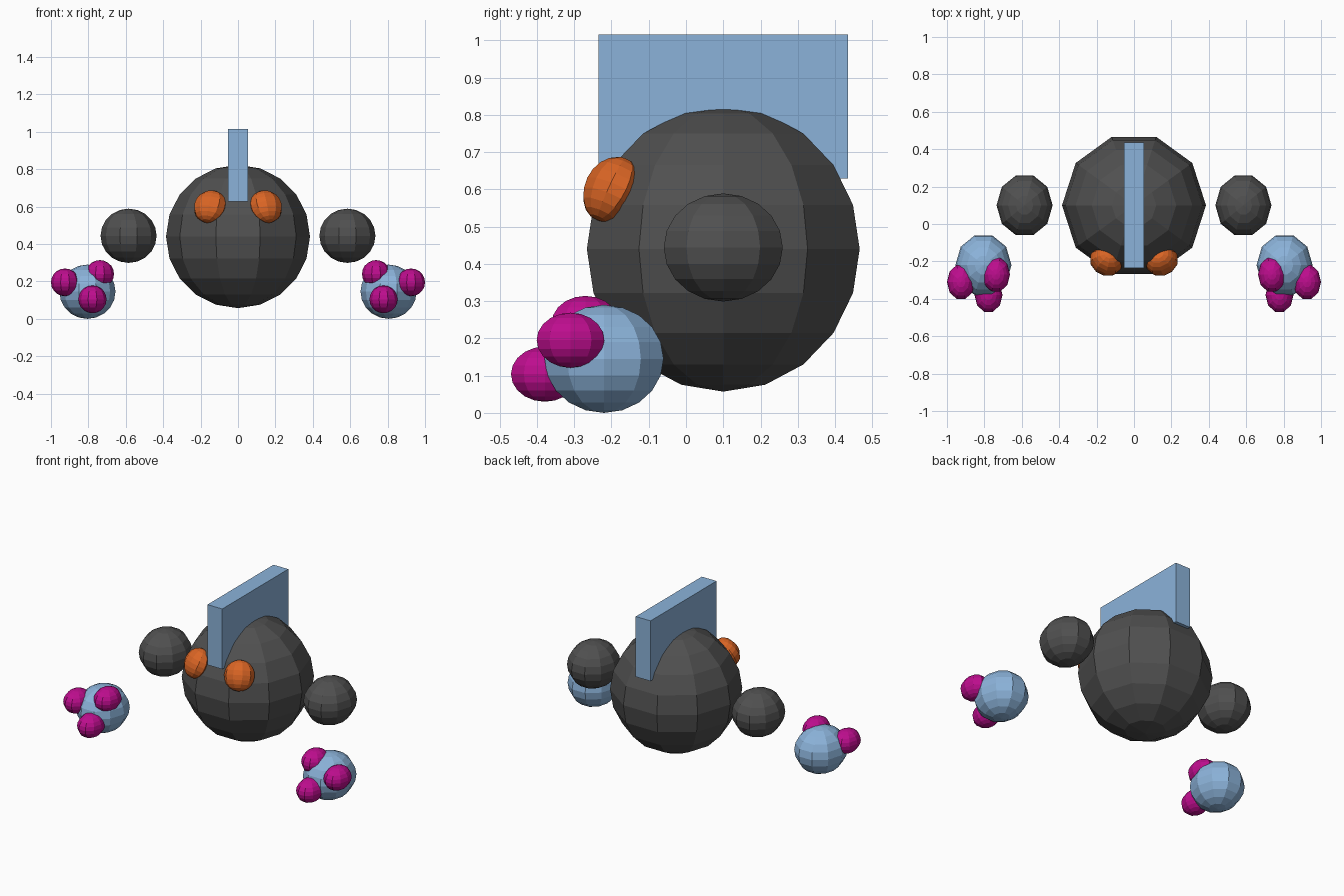
import bpy, bmesh
from math import atan2, radians
from mathutils import Matrix, Vector, Euler

if "Cube" in bpy.data.objects:
    bpy.data.objects.remove(bpy.data.objects["Cube"])


def material(name, rgb):
    m = bpy.data.materials.new(name)
    m.diffuse_color = (*rgb, 1)
    m.use_nodes = True
    m.node_tree.nodes["Principled BSDF"].inputs["Base Color"].default_value = m.diffuse_color
    return m


DARK = material("dark_grey", (0.08, 0.08, 0.08))
BLUE = material("blue", (0.26, 0.45, 0.70))
PINK = material("magenta", (0.51, 0.004, 0.27))
ORANGE = material("orange", (0.70, 0.13, 0.018))


def finish(name, bm, mat):
    mesh = bpy.data.meshes.new(name)
    bm.to_mesh(mesh)
    bm.free()
    mesh.materials.append(mat)
    ob = bpy.data.objects.new(name, mesh)
    bpy.context.collection.objects.link(ob)
    return ob


def ball(name, loc, radii, mat, rot=(0, 0, 0)):
    """Low-poly ellipsoid, 10 x 10, with a column of vertices on the x axis."""
    bm = bmesh.new()
    bmesh.ops.create_uvsphere(bm, u_segments=10, v_segments=10, radius=1)
    side = next(v.co for v in bm.verts if v.co.xy.length > 0.2)
    bm.transform(Matrix.Rotation(-atan2(side.y, side.x), 4, 'Z'))
    bm.transform(Matrix.Diagonal((*radii, 1)))
    ob = finish(name, bm, mat)
    ob.location = loc
    ob.rotation_euler = Euler([radians(a) for a in rot])
    return ob


# Head-like body
ball("body", (0, 0.10, 0.44), (0.385, 0.385, 0.383), DARK)

# Crest plate sunk into the top
bm = bmesh.new()
bmesh.ops.create_cube(bm, size=1)
bm.transform(Matrix.Diagonal((0.105, 0.67, 0.387, 1)))
finish("crest", bm, BLUE).location = Vector((0, 0.10, 0.822))

LIMB = (0.15, 0.168, 0.145)
FINGER = (0.075, 0.0955, 0.074)
FINGERS = [(0.738, -0.27, 0.24), (0.925, -0.31, 0.195), (0.778, -0.379, 0.104)]

for side, s in (("left", -1), ("right", 1)):
    # Shoulders and hands
    ball(f"{side}_shoulder", (s * 0.585, 0.10, 0.444), LIMB, DARK)
    ball(f"{side}_hand", (s * 0.805, -0.22, 0.145), LIMB, BLUE)
    # Fingers
    for i, (x, y, z) in enumerate(FINGERS, 1):
        ball(f"{side}_finger_{i}", (s * x, y, z), FINGER, PINK)
    # Eyes, flattened against the body surface
    ball(f"{side}_eye", (s * 0.15, -0.20, 0.60), (0.09, 0.07, 0.092), ORANGE,
         (-28, 0, s * 26))
